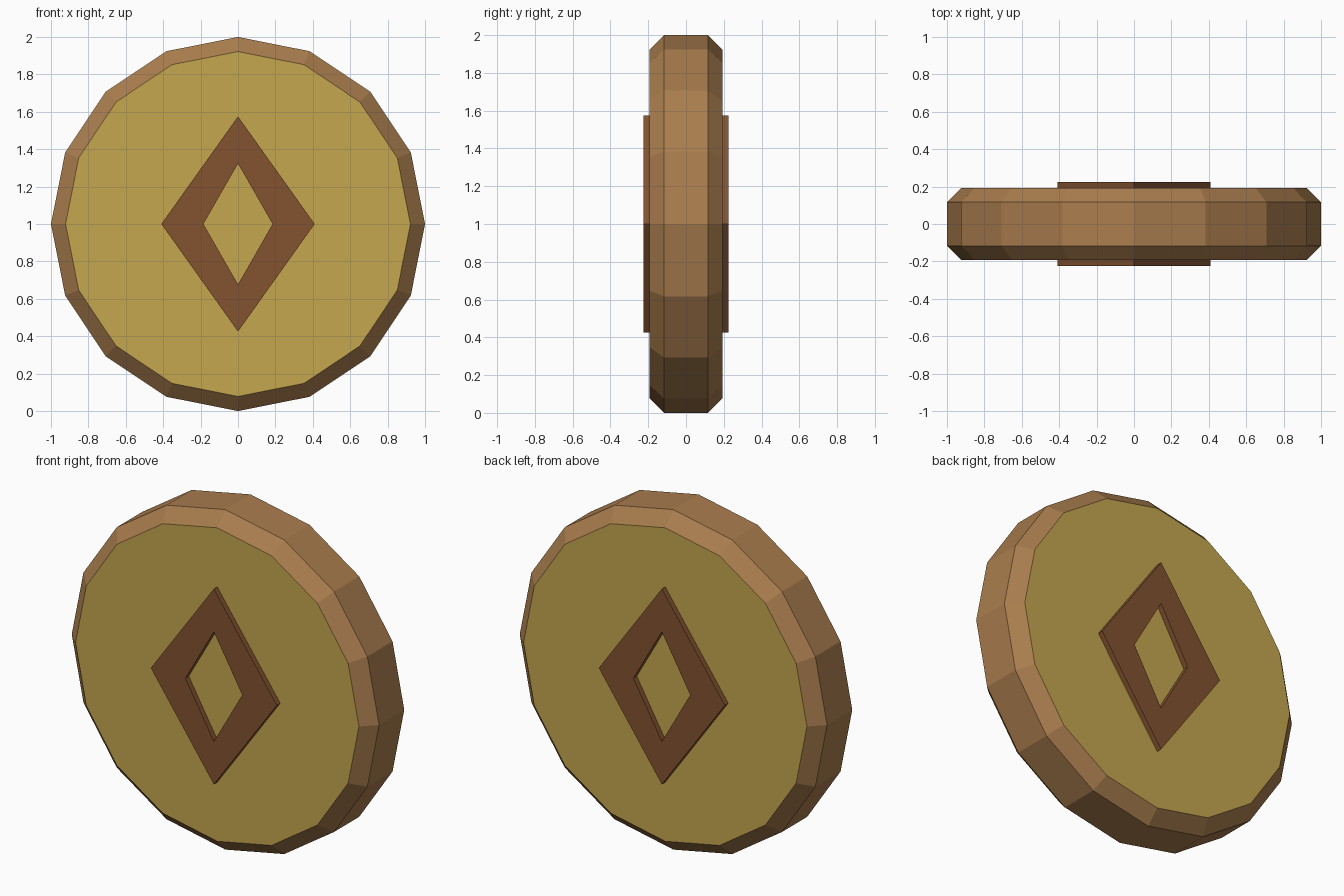
import bpy, bmesh
from math import sin, cos, tau

if "Cube" in bpy.data.objects:
    bpy.data.objects.remove(bpy.data.objects["Cube"], do_unlink=True)


def material(name, color):
    mat = bpy.data.materials.new(name)
    mat.use_nodes = True
    mat.diffuse_color = (*color, 1)
    mat.node_tree.nodes["Principled BSDF"].inputs["Base Color"].default_value = (*color, 1)
    return mat


gold = material("gold", (0.56, 0.39, 0.08))
rim_brown = material("rim brown", (0.40, 0.205, 0.076))
dark_brown = material("dark brown", (0.227, 0.084, 0.03))


def loft(name, sides, rings, mats, capped):
    """Join rings of (x radius, z radius, y) around the y axis into a solid."""
    bm = bmesh.new()
    loops = []
    for rx, rz, y in rings:
        loops.append([bm.verts.new((rx * sin(tau * i / sides), y, 1 + rz * cos(tau * i / sides)))
                      for i in range(sides)])
    pairs = list(zip(loops, loops[1:]))
    if capped:
        bm.faces.new(loops[0])
        bm.faces.new(loops[-1])
    else:
        pairs.append((loops[-1], loops[0]))
    for a, b in pairs:
        for i in range(sides):
            j = (i + 1) % sides
            bm.faces.new((a[i], a[j], b[j], b[i]))
    bmesh.ops.recalc_face_normals(bm, faces=bm.faces)
    # Caps take the second material
    for f in bm.faces:
        if capped and len(f.verts) == sides:
            f.material_index = 1
    mesh = bpy.data.meshes.new(name)
    bm.to_mesh(mesh)
    bm.free()
    for m in mats:
        mesh.materials.append(m)
    obj = bpy.data.objects.new(name, mesh)
    bpy.context.collection.objects.link(obj)
    return obj


# Sixteen-sided coin with chamfered rim and gold faces
loft("coin_body", 16,
     [(0.922, 0.922, -0.193), (1, 1, -0.117), (1, 1, 0.117), (0.922, 0.922, 0.193)],
     [rim_brown, gold], True)

# Raised open diamond on each face
for name, side in (("front_diamond", -1), ("back_diamond", 1)):
    inner, outer = 0.185 * side, 0.225 * side
    loft(name, 4,
         [(0.41, 0.575, inner), (0.41, 0.575, outer), (0.185, 0.323, outer), (0.185, 0.323, inner)],
         [dark_brown], False)
